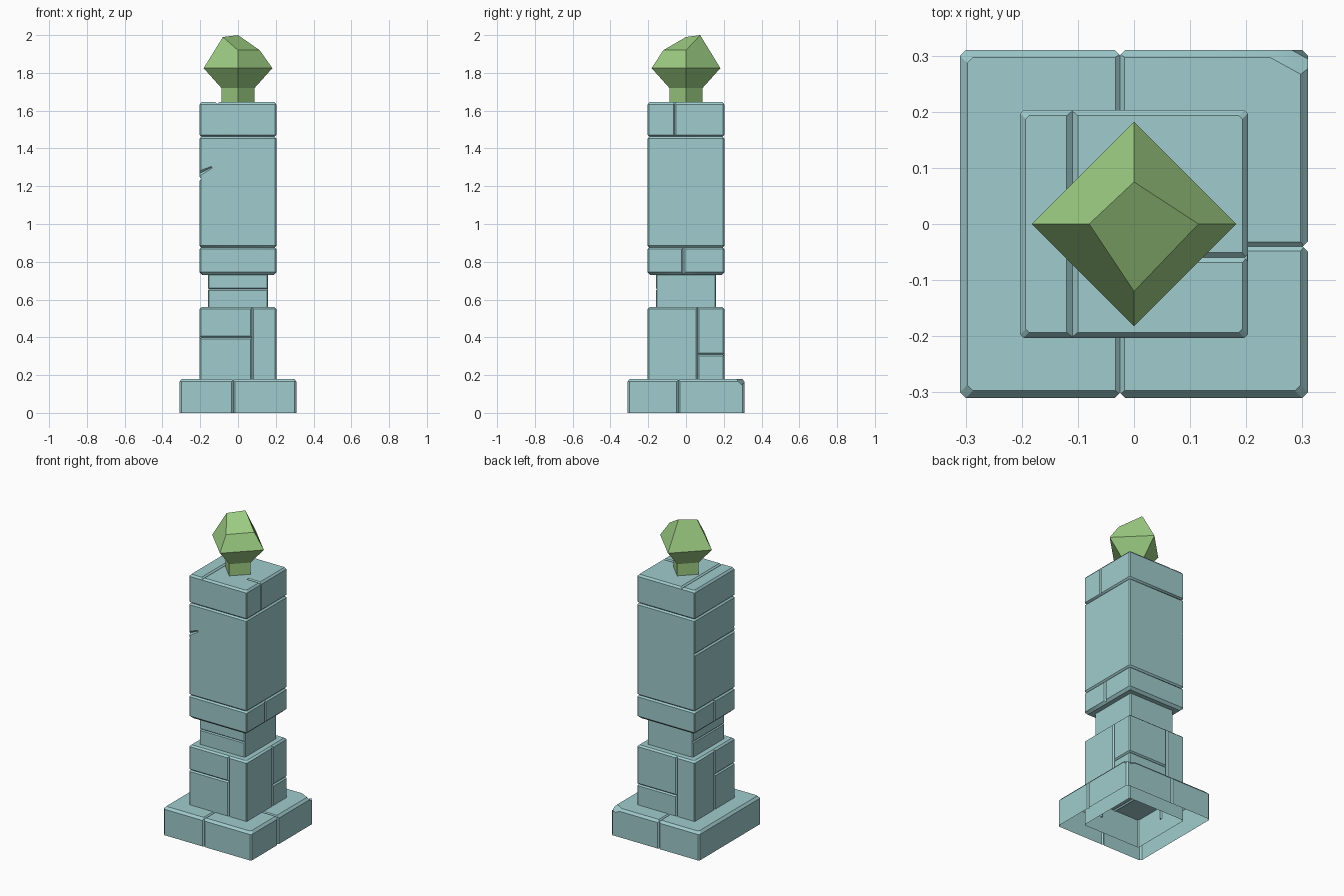
import bpy, bmesh, math
from mathutils import Vector

if "Cube" in bpy.data.objects:
    bpy.data.objects.remove(bpy.data.objects["Cube"])


def material(name, color):
    m = bpy.data.materials.new(name)
    m.diffuse_color = color
    m.use_nodes = True
    m.node_tree.nodes["Principled BSDF"].inputs["Base Color"].default_value = m.diffuse_color
    return m


STONE = material("teal_stone", (0.35, 0.60, 0.61, 1))
CRYSTAL = material("green_crystal", (0.34, 0.62, 0.23, 1))


def loft(name, rings, mat):
    """Solid through a stack of equally sized point rings."""
    bm = bmesh.new()
    loops = [[bm.verts.new(p) for p in ring] for ring in rings]
    n = len(loops[0])
    for a, b in zip(loops, loops[1:]):
        for i in range(n):
            j = (i + 1) % n
            bm.faces.new((a[i], a[j], b[j], b[i]))
    bm.faces.new(loops[0][::-1])
    bm.faces.new(loops[-1])
    bmesh.ops.recalc_face_normals(bm, faces=bm.faces)
    me = bpy.data.meshes.new(name)
    bm.to_mesh(me)
    bm.free()
    me.materials.append(mat)
    ob = bpy.data.objects.new(name, me)
    bpy.context.collection.objects.link(ob)
    return ob


def square(h, z, c=0.006):
    """Square ring with slightly clipped corners."""
    k = h - c
    return [(h, -k, z), (h, k, z), (k, h, z), (-k, h, z),
            (-h, k, z), (-h, -k, z), (-k, -h, z), (k, -h, z)]


def cutter(p, q, d):
    """Diamond bar between two points, cuts a V groove or chips an edge."""
    p, q = Vector(p), Vector(q)
    axis = q - p
    bm = bmesh.new()
    bmesh.ops.create_cone(bm, cap_ends=True, segments=4, radius1=d,
                          radius2=d, depth=axis.length)
    bm.transform(axis.to_track_quat('Z', 'Y').to_matrix().to_4x4())
    bmesh.ops.translate(bm, verts=bm.verts, vec=(p + q) / 2)
    me = bpy.data.meshes.new("groove_cutter")
    bm.to_mesh(me)
    bm.free()
    ob = bpy.data.objects.new("groove_cutter", me)
    ob.hide_render = True
    bpy.context.collection.objects.link(ob)
    return ob


def finish(ob, cuts=(), open_bottom=False, angle=30):
    tools = [cutter(*c) for c in cuts]
    for t in tools:
        m = ob.modifiers.new("groove", 'BOOLEAN')
        m.operation, m.object, m.solver = 'DIFFERENCE', t, 'EXACT'
    bpy.context.view_layer.update()
    me = bpy.data.meshes.new_from_object(
        ob.evaluated_get(bpy.context.evaluated_depsgraph_get()))
    ob.modifiers.clear()
    ob.data = me
    for t in tools:
        bpy.data.objects.remove(t)
    if open_bottom:
        bm = bmesh.new()
        bm.from_mesh(me)
        low = [f for f in bm.faces if all(v.co.z < 0.001 for v in f.verts)]
        bmesh.ops.delete(bm, geom=low, context='FACES')
        bm.to_mesh(me)
        bm.free()
    bpy.ops.object.select_all(action='DESELECT')
    ob.select_set(True)
    bpy.context.view_layer.objects.active = ob
    bpy.ops.object.shade_smooth_by_angle(angle=math.radians(angle))


# Base slab, hollow underneath, with seams and a chipped back corner
base = loft("base_slab", [square(h, z, 0.01) for h, z in
            [(0.31, 0), (0.31, 0.165), (0.297, 0.18)]], STONE)
finish(base, [
    ((-0.025, -0.31, -0.1), (-0.025, -0.31, 0.3), 0.009),
    ((-0.025, 0.31, -0.1), (-0.025, 0.31, 0.3), 0.009),
    ((0.31, -0.04, -0.1), (0.31, -0.04, 0.3), 0.009),
    ((-0.025, -0.4, 0.18), (-0.025, 0.4, 0.18), 0.008),
    ((0.15, -0.04, 0.18), (0.4, -0.04, 0.18), 0.008),
    ((0.19, 0.36, 0.20), (0.39, 0.25, 0.20), 0.05),
], True)

# Lower block with staggered seams on every side
H = 0.203
lower = loft("lower_block", [square(h, z) for h, z in
             [(H, 0), (H, 0.55), (0.192, 0.56)]], STONE)
finish(lower, [
    ((0.075, -H, 0.1), (0.075, -H, 0.7), 0.008),
    ((-0.3, -H, 0.40), (0.075, -H, 0.40), 0.008),
    ((H, 0.06, 0.1), (H, 0.06, 0.7), 0.008),
    ((H, 0.06, 0.31), (H, 0.3, 0.31), 0.008),
    ((-0.075, H, 0.1), (-0.075, H, 0.7), 0.008),
    ((-0.075, H, 0.31), (0.3, H, 0.31), 0.008),
    ((-H, 0.0, 0.1), (-H, 0.0, 0.7), 0.008),
    ((-H, 0.0, 0.40), (-H, -0.3, 0.40), 0.008),
], True)

# Recessed neck
neck = loft("neck", [square(0.16, z) for z in (0.54, 0.75)], STONE)
finish(neck, [
    ((-0.3, -0.16, 0.655), (0.3, -0.16, 0.655), 0.006),
    ((-0.16, -0.3, 0.655), (-0.16, 0.3, 0.655), 0.006),
])

# Upper block: three courses separated by grooves
shaft = loft("upper_block", [square(h, z) for h, z in
             [(0.188, 0.73), (H, 0.745), (H, 0.867), (0.194, 0.876),
              (H, 0.885), (H, 1.453), (0.194, 1.462), (H, 1.471),
              (H, 1.633), (0.193, 1.645)]], STONE)
finish(shaft, [
    ((-0.11, -0.3, 1.645), (-0.11, 0.3, 1.645), 0.01),
    ((0.11, -0.06, 1.645), (0.3, -0.06, 1.645), 0.009),
    ((H, -0.06, 1.47), (H, -0.06, 1.70), 0.006),
    ((H, -0.015, 0.70), (H, -0.015, 0.872), 0.009),
    ((-H, 0.0, 0.70), (-H, 0.0, 0.872), 0.009),
    ((-H, -0.3, 1.24), (-H, 0.3, 1.24), 0.009),
    ((-0.26, -0.2, 1.24), (-0.14, -0.214, 1.30), 0.016),
])

# Crystal on a square stem, with a slanted uneven top facet
def diamond(r, z):
    return [(r, 0, z), (0, r, z), (-r, 0, z), (0, -r, z)]


top = [(0.115, 0.0, 1.92), (0.0, 0.075, 2.0),
       (-0.08, 0.0, 1.99), (0.0, -0.12, 1.92)]
gem = loft("crystal_finial", [diamond(0.088, 1.63), diamond(0.088, 1.72),
           diamond(0.182, 1.825), top], CRYSTAL)
finish(gem)
